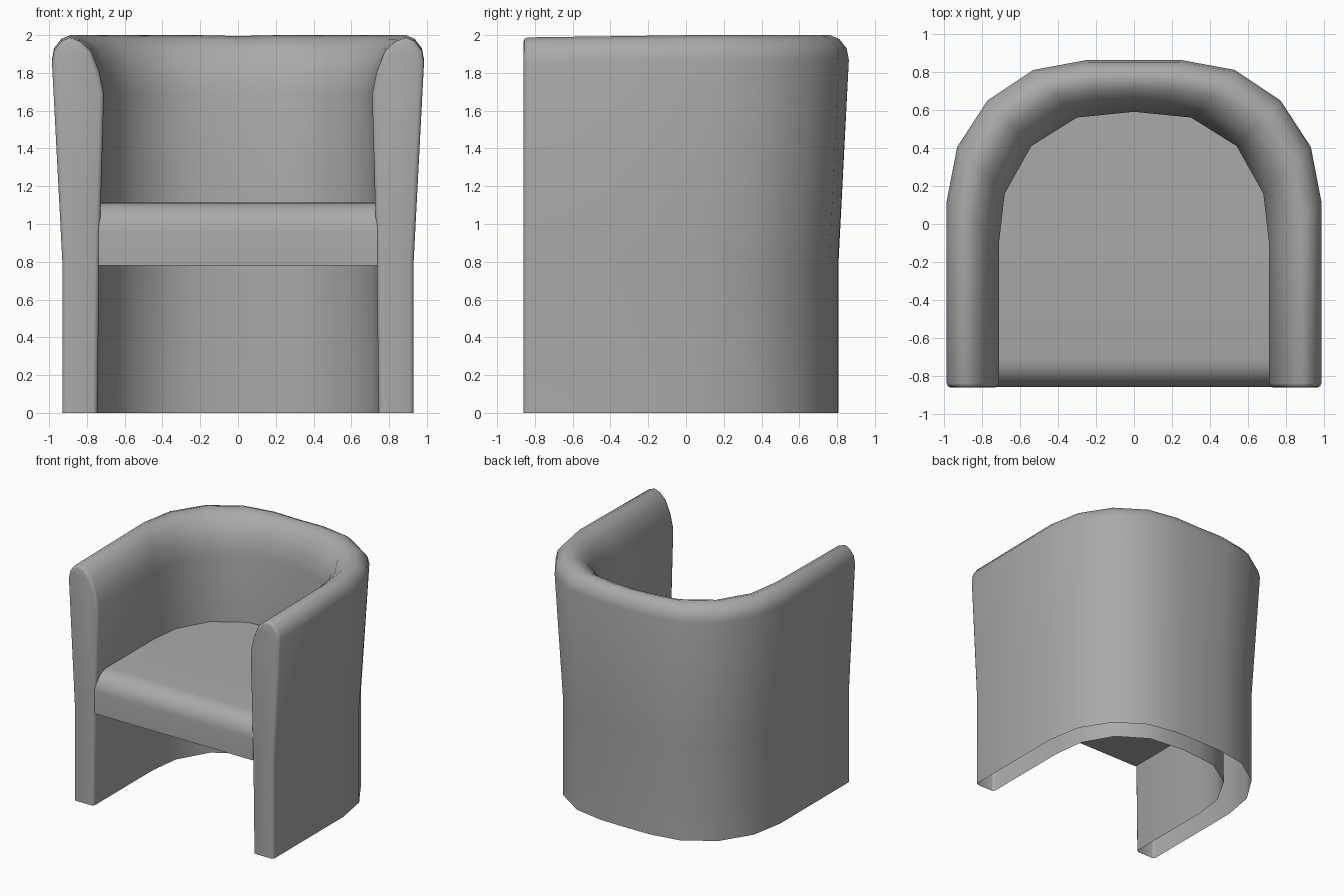
import bpy
import bmesh
import math
from mathutils import Vector

cube = bpy.data.objects.get("Cube")
if cube:
    bpy.data.objects.remove(cube, do_unlink=True)

# Single upholstery colour
fabric = bpy.data.materials.new("grey_fabric")
fabric.use_nodes = True
GREY = (0.4, 0.4, 0.4, 1)
fabric.diffuse_color = GREY
fabric.node_tree.nodes["Principled BSDF"].inputs["Base Color"].default_value = GREY

FRONT = -0.86
ARM = 0.275

# Plan stations from front to back centre: outer x, y, inner x, y
PLAN = [(0.985, 0.12, 0.71, -0.10), (0.93, 0.405, 0.68, 0.16),
        (0.77, 0.65, 0.54, 0.41), (0.53, 0.81, 0.30, 0.56),
        (0.25, 0.862, 0.15, 0.575), (0, 0.862, 0, 0.59)]

# Wall section: across the wall (0 = inner, 1 = outer) and height
SECTION = [(0.80, 0), (0.80, 0.8), (1, 1.87), (0.96, 1.93), (0.82, 1.98),
           (0.65, 2.0), (0.46, 1.98), (0.25, 1.93), (0.09, 1.82),
           (0, 1.69), (0.09, 0.8), (0.127, 0)]


def finish(bm, name, angle):
    bmesh.ops.recalc_face_normals(bm, faces=bm.faces)
    mesh = bpy.data.meshes.new(name)
    bm.to_mesh(mesh)
    bm.free()
    mesh.materials.append(fabric)
    obj = bpy.data.objects.new(name, mesh)
    bpy.context.collection.objects.link(obj)
    bpy.ops.object.select_all(action='DESELECT')
    obj.select_set(True)
    bpy.context.view_layer.objects.active = obj
    bpy.ops.object.shade_smooth_by_angle(angle=math.radians(angle))
    return obj


def section_ring(station, inset=0, drop=0):
    """Place the wall section at one plan station."""
    ox, oy, ix, iy = station
    outer, inner = Vector((ox, oy)), Vector((ix, iy))
    ring = []
    for t, z in SECTION:
        t += inset / ARM * (1 if t < 0.46 else -1 if t > 0.65 else 0)
        p = inner.lerp(outer, t)
        top = drop + inset if z > 1.75 else 0
        ring.append((p.x, p.y, z - top))
    return ring


# Curved shell: arms and back in one sweep, rounded at the front ends
rings = []
for y, inset in ((FRONT, 0.022), (FRONT + 0.006, 0.007), (FRONT + 0.022, 0)):
    rings.append(section_ring((0.985, y, 0.71, y), inset, 0.012))
rings += [section_ring(s, drop=0.005 if s[0] == 0 else 0) for s in PLAN]
rings += [[(-x, y, z) for x, y, z in r] for r in reversed(rings[:-1])]

bm = bmesh.new()
loops = [[bm.verts.new(p) for p in r] for r in rings]
for a, b in zip(loops, loops[1:]):
    for i in range(len(SECTION) - 1):
        bm.faces.new((a[i], a[i + 1], b[i + 1], b[i]))
for end in (loops[0], loops[-1]):
    bm.faces.new(end)
finish(bm, "tub_shell", 50)

# Seat cushion filling the shell, rounded along the top front edge
half = [(0.738, FRONT + 0.003)]
for ox, oy, ix, iy in PLAN:
    p = Vector((ix, iy)).lerp(Vector((ox, oy)), 0.12)
    half.append((p.x, p.y))
outline = half + [(-x, y) for x, y in reversed(half[:-1])]

bm = bmesh.new()
base = bm.faces.new([bm.verts.new((x, y, 0.78)) for x, y in outline])
raised = bmesh.ops.extrude_face_region(bm, geom=[base], use_keep_orig=True)
top = [v for v in raised["geom"] if isinstance(v, bmesh.types.BMVert)]
bmesh.ops.translate(bm, verts=top, vec=(0, 0, 0.335))
front_edge = [e for e in bm.edges
              if all(v.co.z > 1 and v.co.y < FRONT + 0.01 for v in e.verts)]
bmesh.ops.bevel(bm, geom=front_edge, offset=0.15, segments=6,
                profile=0.5, affect='EDGES')
finish(bm, "seat", 40)
